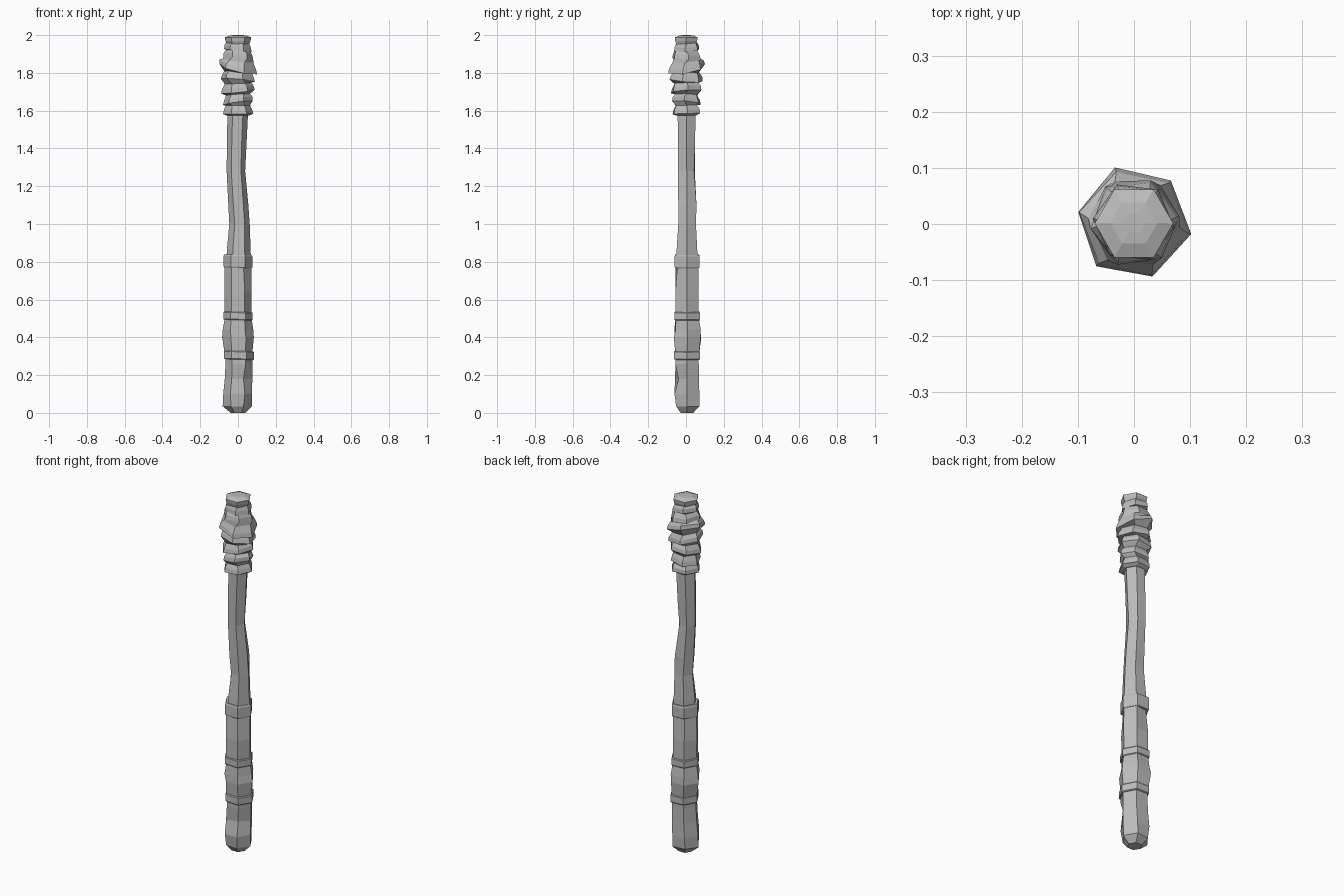
import bpy, bmesh, math, random

random.seed(4)
if "Cube" in bpy.data.objects:
    bpy.data.objects.remove(bpy.data.objects["Cube"], do_unlink=True)

grey = bpy.data.materials.new("plain grey")
grey.use_nodes = True
COLOUR = (0.5, 0.5, 0.5, 1)
grey.diffuse_color = COLOUR
grey.node_tree.nodes["Principled BSDF"].inputs["Base Color"].default_value = COLOUR


def hexagon(z, r, cx=0, cy=0, turn=0, slope_x=0, slope_y=0, dents=None, jitter=0):
    """Six points of a ring; dents scales chosen corners towards the axis."""
    ring = []
    for i in range(6):
        a = math.radians(60 * i + turn)
        k = r * (dents or {}).get(i, 1) * (1 + random.uniform(-jitter, jitter))
        x, y = k * math.cos(a), k * math.sin(a)
        ring.append((cx + x, cy + y, z + slope_x * x + slope_y * y))
    return ring


def loft(name, rings):
    """Skin a stack of six-sided rings and close both ends."""
    bm = bmesh.new()
    loops = [[bm.verts.new(p) for p in ring] for ring in rings]
    for low, high in zip(loops, loops[1:]):
        for i in range(6):
            j = (i + 1) % 6
            bm.faces.new((low[i], low[j], high[j], high[i]))
    bm.faces.new(loops[0][::-1])
    bm.faces.new(loops[-1])
    bmesh.ops.recalc_face_normals(bm, faces=bm.faces)
    mesh = bpy.data.meshes.new(name)
    bm.to_mesh(mesh)
    bm.free()
    mesh.materials.append(grey)
    ob = bpy.data.objects.new(name, mesh)
    bpy.context.collection.objects.link(ob)


# Butt of the handle with a chipped front corner
loft("handle_butt", [
    hexagon(0, 0.038, 0, 0.005),
    hexagon(0.035, 0.077, -0.004, 0.005, dents={5: 0.86, 2: 0.86, 4: 0.86}),
    hexagon(0.1, 0.076, -0.002, 0.005),
    hexagon(0.18, 0.073, 0.003, 0.005, dents={5: 0.7}),
    hexagon(0.26, 0.071, 0.005, 0.006),
    hexagon(0.3, 0.071, 0.005, 0.006)])

# Swollen grip
loft("grip_bulge", [
    hexagon(0.3, 0.071, 0.003, 0.007),
    hexagon(0.4, 0.084, 0, 0.008, dents={1: 0.95, 4: 0.88}),
    hexagon(0.44, 0.081, 0, 0.008, dents={2: 0.94, 5: 0.9}),
    hexagon(0.52, 0.068, 0.001, 0.006)])

# Straight upper grip, with corners shaved under the collar
loft("upper_grip", [
    hexagon(0.51, 0.07, 0, 0.006),
    hexagon(0.64, 0.071, 0, 0.005),
    hexagon(0.8, 0.07, 0, 0.005, dents={2: 0.8, 5: 0.8})])

# Long uneven shaft
loft("shaft", [
    hexagon(0.8, 0.065, 0.004, 0.005),
    hexagon(0.86, 0.063, 0.004, 0.005),
    hexagon(1.0, 0.054, 0.008, 0.006, dents={4: 0.92}),
    hexagon(1.1, 0.053, 0.002, 0.005, dents={1: 1.1}),
    hexagon(1.28, 0.049, -0.011, 0.004, dents={1: 0.92, 5: 1.08}),
    hexagon(1.42, 0.052, -0.007, 0.003),
    hexagon(1.62, 0.055, 0, 0.003)])

# Collars between the grip sections
for name, z, height, r, cx in (("lower_collar", 0.305, 0.045, 0.079, 0.005),
                               ("middle_collar", 0.513, 0.043, 0.078, 0),
                               ("upper_collar", 0.802, 0.07, 0.076, 0)):
    loft(name, [hexagon(z + t * height, r * k, cx, 0.006, slope_x=-0.03)
                for t, k in ((-0.5, 0.95), (-0.4, 1), (0.4, 1), (0.5, 0.95))])

# Head of jagged, tilted ridges: height, radius, turn, slope in x, slope in y
ridges = [(1.595, 0.080, 4, 0.02, 0.03),
          (1.652, 0.080, -8, 0.14, -0.08),
          (1.712, 0.088, 6, 0.10, 0.06),
          (1.772, 0.091, -14, -0.10, -0.08),
          (1.832, 0.102, -11, -0.25, 0.17),
          (1.887, 0.080, 8, -0.06, -0.08),
          (1.930, 0.073, -6, -0.12, 0.05)]
rings = [hexagon(1.575, 0.062)]
for z, r, turn, sx, sy in ridges:
    rings.append(hexagon(z - 0.011, r, 0, 0.002, turn, sx, sy, jitter=0.03))
    rings.append(hexagon(z + 0.011, r * 0.95, 0, 0.002, turn, sx, sy, jitter=0.03))
    rings.append(hexagon(z + 0.033, r * 0.8, 0, 0.002, turn / 2, sx / 2, sy / 2))
loft("ridged_head", rings)

# Bevelled cap
loft("cap", [
    hexagon(1.945, 0.056),
    hexagon(1.97, 0.067, 0, 0.001),
    hexagon(1.988, 0.07, 0, 0.001),
    hexagon(1.998, 0.042, 0, 0.002),
    hexagon(2.0, 0.02, 0, 0.002)])
